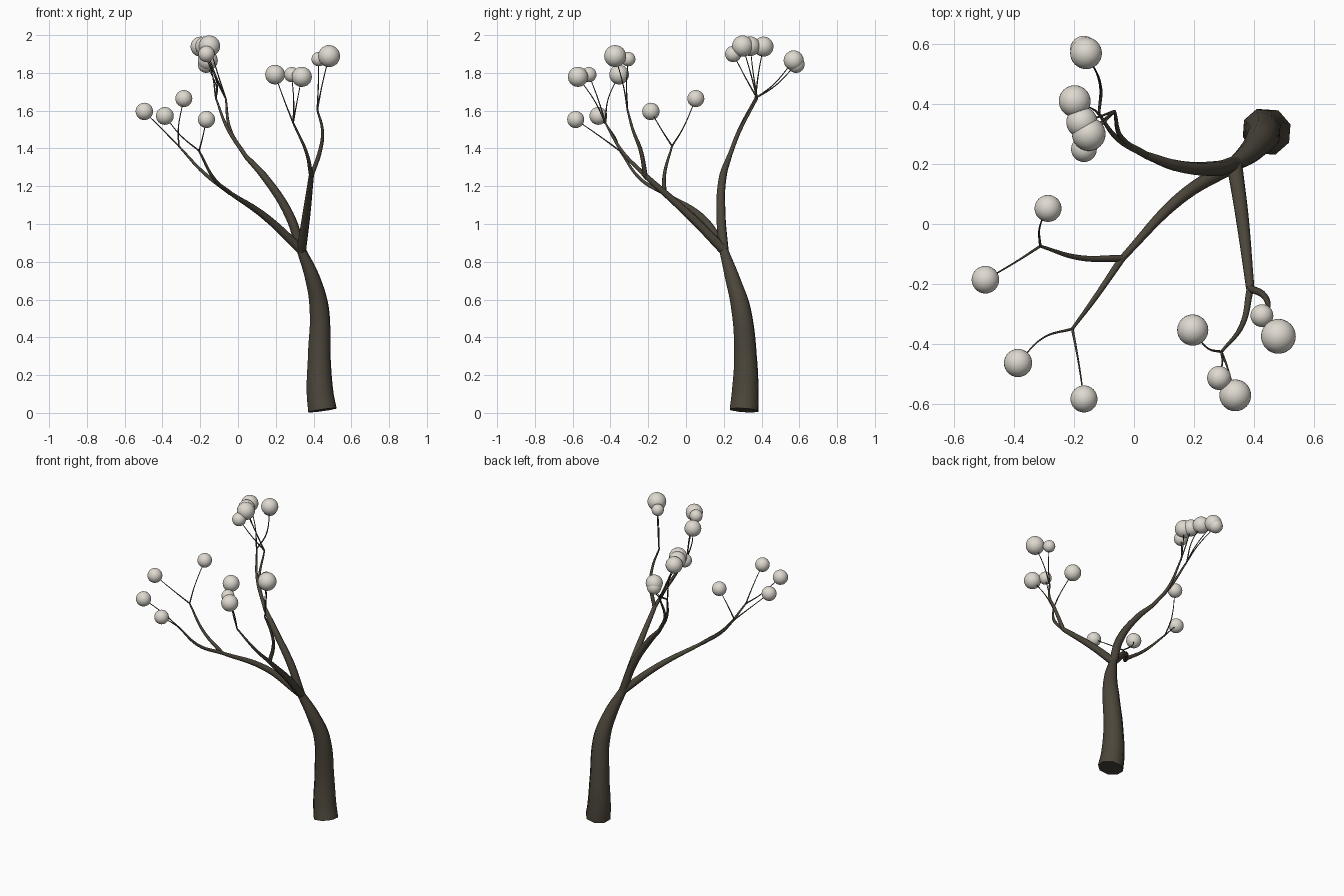
import bpy
import math

cube = bpy.data.objects.get("Cube")
if cube:
    bpy.data.objects.remove(cube, do_unlink=True)


def material(name, rgb):
    mat = bpy.data.materials.new(name)
    mat.use_nodes = True
    mat.diffuse_color = (*rgb, 1)
    mat.node_tree.nodes["Principled BSDF"].inputs["Base Color"].default_value = (*rgb, 1)
    return mat


bark = material("dark_bark", (0.073, 0.062, 0.044))
pale = material("pale_blossom", (0.73, 0.695, 0.63))


def finish(obj, mat):
    obj.data.materials.clear()
    obj.data.materials.append(mat)
    bpy.ops.object.select_all(action="DESELECT")
    obj.select_set(True)
    bpy.context.view_layer.objects.active = obj
    bpy.ops.object.shade_smooth_by_angle(angle=math.radians(50))


def limb(name, points, radii):
    """Tapered eight-sided tube through the points."""
    curve = bpy.data.curves.new(name, "CURVE")
    curve.dimensions = "3D"
    curve.bevel_depth = 1
    curve.bevel_resolution = 2
    curve.resolution_u = 8
    curve.use_fill_caps = True
    spline = curve.splines.new("BEZIER")
    spline.bezier_points.add(len(points) - 1)
    for bp, co, r in zip(spline.bezier_points, points, radii):
        bp.co, bp.radius = co, r
        bp.handle_left_type = bp.handle_right_type = "AUTO"
    obj = bpy.data.objects.new(name, curve)
    bpy.context.collection.objects.link(obj)
    bpy.ops.object.select_all(action="DESELECT")
    obj.select_set(True)
    bpy.context.view_layer.objects.active = obj
    bpy.ops.object.convert(target="MESH")
    finish(bpy.context.object, bark)


def twig(name, node, mid, ball, radius):
    """Thin twig ending in a round blossom."""
    limb(name + "_twig", [node, mid, ball], [0.0045, 0.003, 0.002])
    bpy.ops.mesh.primitive_uv_sphere_add(segments=32, ring_count=16, radius=radius, location=ball)
    obj = bpy.context.object
    obj.name = name + "_blossom"
    finish(obj, pale)


# Trunk
fork = (0.335, 0.2, 0.862)
limb("trunk", [(0.447, 0.307, 0.014), (0.435, 0.313, 0.1), (0.43, 0.315, 0.3),
               (0.43, 0.291, 0.55), (0.395, 0.247, 0.71), fork],
     [0.08, 0.075, 0.063, 0.054, 0.041, 0.025])

# Main branches
back_fork = (0.04, 0.23, 1.36)
left_fork = (-0.04, -0.115, 1.163)
front_fork = (0.388, -0.215, 1.255)
limb("back_branch", [fork, (0.27, 0.185, 1.05), (0.14, 0.195, 1.25), back_fork],
     [0.026, 0.025, 0.02, 0.013])
limb("left_branch", [fork, (0.15, 0.083, 1.034), left_fork], [0.026, 0.02, 0.011])
limb("front_branch", [fork, (0.36, 0.03, 1.035), front_fork], [0.026, 0.022, 0.014])

# Secondary branches
back_node_a = (-0.065, 0.377, 1.665)
back_node_b = (-0.117, 0.367, 1.665)
left_node_a = (-0.313, -0.074, 1.412)
left_node_b = (-0.206, -0.35, 1.387)
front_node_a = (0.42, -0.31, 1.605)
front_node_b = (0.292, -0.427, 1.535)
taper = [0.012, 0.009, 0.005]
limb("back_bough_a", [back_fork, (-0.04, 0.285, 1.495), back_node_a], taper)
limb("back_bough_b", [back_fork, (-0.055, 0.285, 1.505), back_node_b], taper)
limb("left_bough_a", [left_fork, (-0.18, -0.113, 1.27), left_node_a], taper)
limb("left_bough_b", [left_fork, (-0.125, -0.24, 1.237), left_node_b], taper)
limb("front_bough_a", [front_fork, (0.435, -0.24, 1.39), (0.447, -0.28, 1.495), front_node_a],
     [0.013, 0.011, 0.008, 0.005])
limb("front_bough_b", [front_fork, (0.362, -0.335, 1.38), front_node_b], taper)

# Twigs and blossoms: node, middle, blossom centre, blossom radius
twigs = {
    "back_1": (back_node_b, (-0.11, 0.46, 1.735), (-0.16, 0.57, 1.866), 0.053),
    "back_2": (back_node_b, (-0.115, 0.47, 1.73), (-0.168, 0.583, 1.845), 0.045),
    "back_3": (back_node_b, (-0.14, 0.385, 1.805), (-0.198, 0.41, 1.939), 0.053),
    "back_4": (back_node_a, (-0.125, 0.355, 1.805), (-0.174, 0.34, 1.941), 0.052),
    "back_5": (back_node_a, (-0.11, 0.34, 1.805), (-0.151, 0.3, 1.942), 0.056),
    "back_6": (back_node_a, (-0.12, 0.315, 1.775), (-0.167, 0.25, 1.9), 0.043),
    "left_1": (left_node_a, (-0.316, -0.017, 1.505), (-0.287, 0.052, 1.664), 0.045),
    "left_2": (left_node_a, (-0.4, -0.13, 1.5), (-0.496, -0.186, 1.596), 0.046),
    "left_3": (left_node_b, (-0.3, -0.378, 1.465), (-0.387, -0.464, 1.572), 0.047),
    "left_4": (left_node_b, (-0.187, -0.45, 1.46), (-0.167, -0.584, 1.553), 0.045),
    "front_1": (front_node_b, (0.245, -0.414, 1.655), (0.196, -0.354, 1.791), 0.052),
    "front_2": (front_node_b, (0.295, -0.46, 1.645), (0.284, -0.514, 1.791), 0.04),
    "front_3": (front_node_b, (0.312, -0.48, 1.645), (0.338, -0.572, 1.779), 0.053),
    "front_4": (front_node_a, (0.425, -0.315, 1.735), (0.427, -0.306, 1.873), 0.038),
    "front_5": (front_node_a, (0.443, -0.33, 1.725), (0.482, -0.375, 1.889), 0.058),
}
for name, spec in twigs.items():
    twig(name, *spec)
